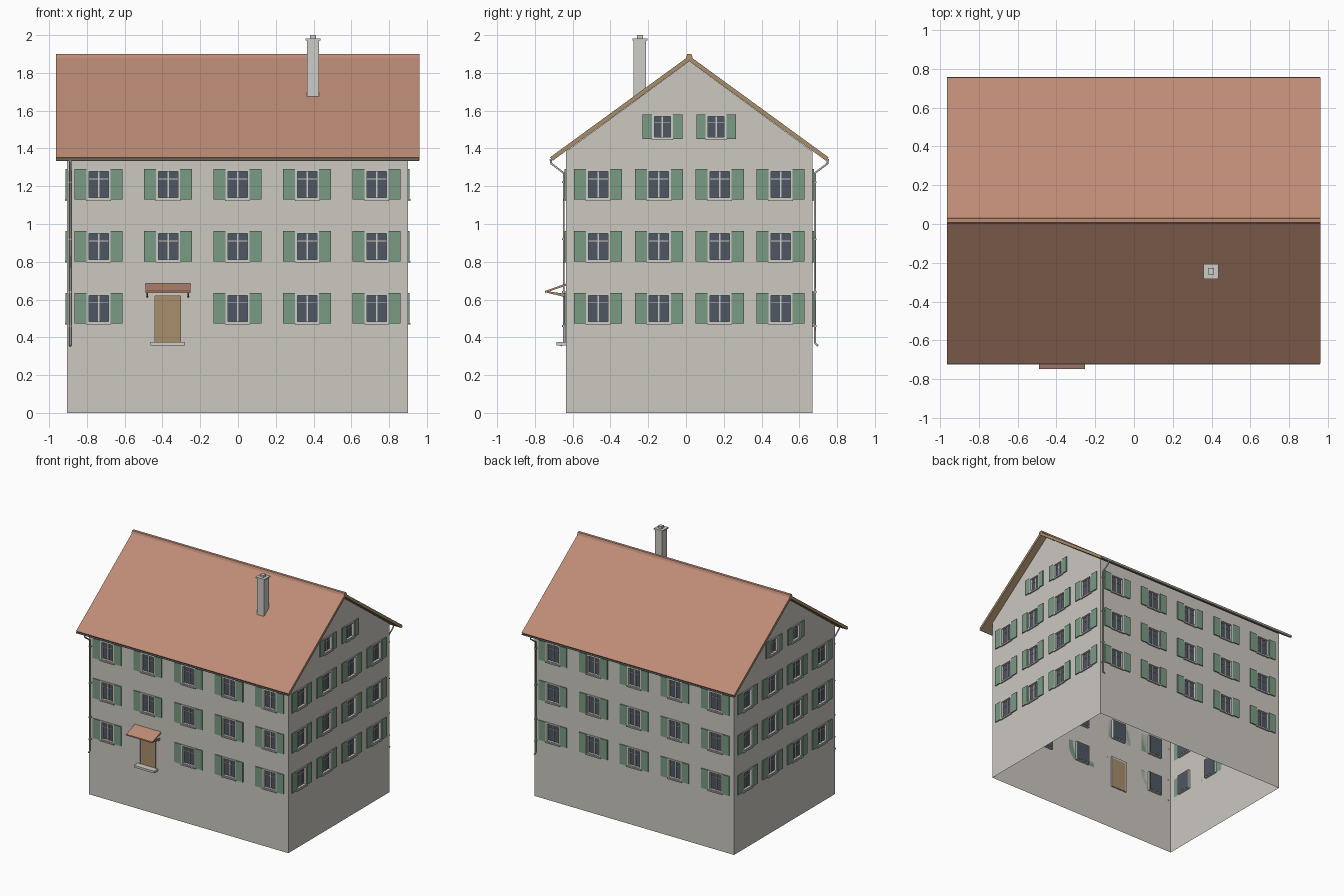
import bpy, bmesh, math
from mathutils import Matrix, Vector

if "Cube" in bpy.data.objects:
    bpy.data.objects.remove(bpy.data.objects["Cube"])

def material(name, r, g, b):
    lin = [((c / 255 + 0.055) / 1.055) ** 2.4 for c in (r, g, b)]
    m = bpy.data.materials.new(name)
    m.diffuse_color = (*lin, 1)
    m.use_nodes = True
    m.node_tree.nodes["Principled BSDF"].inputs["Base Color"].default_value = m.diffuse_color
    return m

PLASTER = material("plaster", 204, 200, 193)
TILE = material("roof tile", 190, 140, 118)
WOOD = material("wood", 168, 143, 108)
GREEN = material("shutter green", 122, 155, 132)
GLASS = material("window glass", 78, 87, 98)
STONE = material("pale stone", 206, 204, 199)
METAL = material("zinc", 186, 186, 182)

CX, CY, HW, HD = -0.002, 0.0175, 0.903, 0.653    # house centre and half sizes
APEX, EAVE = 1.862, 1.383                        # wall heights under the roof
parts = {}

def part(name, mat):
    if name not in parts:
        parts[name] = (bmesh.new(), mat)
    return parts[name][0]

def box(name, mat, x0, x1, y0, y1, z0, z1, frame=Matrix()):
    size = Matrix.Diagonal((x1 - x0, y1 - y0, z1 - z0, 1))
    mid = Matrix.Translation(((x0 + x1) / 2, (y0 + y1) / 2, (z0 + z1) / 2))
    bmesh.ops.create_cube(part(name, mat), size=1, matrix=frame @ mid @ size)

def prism(name, mat, profile, x0, x1, frame=Matrix()):
    """Extrude a (y, z) profile along x."""
    bm = part(name, mat)
    f = bm.faces.new([bm.verts.new(frame @ Vector((x0, y, z))) for y, z in profile])
    r = bmesh.ops.extrude_face_region(bm, geom=[f])
    vs = [v for v in r["geom"] if isinstance(v, bmesh.types.BMVert)]
    bmesh.ops.translate(bm, verts=vs, vec=frame.to_3x3() @ Vector((x1 - x0, 0, 0)))

def wall_frame(angle, dist):
    """Local x runs along the wall, local -y points outwards."""
    return (Matrix.Translation((CX, CY, 0)) @ Matrix.Rotation(angle, 4, 'Z')
            @ Matrix.Translation((0, -dist, 0)))

def wall(outline, holes, frame):
    """Thin wall sheet with rectangular openings."""
    bm = bmesh.new()
    bm.faces.new([bm.verts.new((x, 0, z)) for x, z in outline])
    cuts = {(round(v, 4), n) for a, b, c, d in holes
            for v, n in ((a, 'x'), (b, 'x'), (c, 'z'), (d, 'z'))}
    for v, n in sorted(cuts):
        axis = Vector((1, 0, 0)) if n == 'x' else Vector((0, 0, 1))
        bmesh.ops.bisect_plane(bm, geom=bm.verts[:] + bm.edges[:] + bm.faces[:],
                               plane_co=axis * v, plane_no=axis)
    def is_open(p):
        return any(a < p.x < b and c < p.z < d for a, b, c, d in holes)
    bmesh.ops.delete(bm, geom=[f for f in bm.faces if is_open(f.calc_center_median())],
                     context='FACES')
    bm.transform(frame)
    me = bpy.data.meshes.new("tmp")
    bm.to_mesh(me)
    part("walls", PLASTER).from_mesh(me)
    bpy.data.meshes.remove(me)
    bm.free()

def window(x, z, w, h, sw, frame):
    """Framed window with glazing bars, sill and two open shutters."""
    a, b, c, d, t = x - w / 2, x + w / 2, z - h / 2, z + h / 2, 0.012
    for x0, x1, z0, z1 in ((a, a + t, c, d), (b - t, b, c, d),
                           (a + t, b - t, d - t, d), (a + t, b - t, c, c + t)):
        box("window_surrounds", STONE, x0, x1, -0.006, 0.02, z0, z1, frame)
    box("window_sills", STONE, a - 0.002, b + 0.002, -0.012, 0, c - 0.005, c + 0.004, frame)
    box("window_panes", GLASS, a + t / 2, b - t / 2, 0.014, 0.022, c + t / 2, d - t / 2, frame)
    box("glazing_bars", STONE, x - 0.004, x + 0.004, 0.008, 0.014, c + t, d - t, frame)
    bar = c + 0.68 * h
    box("glazing_bars", STONE, a + t, b - t, 0.01, 0.014, bar - 0.0015, bar + 0.0015, frame)
    for x0, x1 in ((a - sw, a), (b, b + sw)):
        box("shutters", GREEN, x0, x1, -0.008, 0, c + 0.002, d, frame)

# Four walls with their windows
ROWS = (0.553, 0.881, 1.209)
LONG = (-0.736, -0.368, 0, 0.368, 0.736)
SHORT = (-0.483, -0.161, 0.161, 0.483)
DOOR_X, DOOR = -0.37, (-0.437, -0.303, 0.366, 0.62)
for k in range(4):
    gable = k % 2 == 1
    half, dist = (HD, HW) if gable else (HW, HD)
    frame = wall_frame(k * math.pi / 2, dist)
    spots = [(x, z, 0.127, 0.162, 0.064) for z in ROWS for x in (SHORT if gable else LONG)]
    outline = [(-half, 0), (half, 0), (half, EAVE), (-half, EAVE)]
    if gable:
        outline.insert(3, (0, APEX))
        spots += [(x, 1.515, 0.11, 0.132, 0.05) for x in (-0.142, 0.142)]
    if k == 0:
        spots.remove((LONG[1], ROWS[0], 0.127, 0.162, 0.064))
    holes = [(x - w / 2, x + w / 2, z - h / 2, z + h / 2) for x, z, w, h, s in spots]
    if k == 0:
        holes.append(DOOR)
    wall(outline, holes, frame)
    for s in spots:
        window(*s, frame)

# Door, surround, step and canopy
front = wall_frame(0, HD)
box("door", WOOD, DOOR[0], DOOR[1], 0.004, 0.012, DOOR[2], DOOR[3], front)
for x0, x1, z0, z1 in ((-0.443, -0.437, 0.366, 0.62), (-0.303, -0.297, 0.366, 0.62),
                       (-0.443, -0.297, 0.62, 0.634)):
    box("door_surround", STONE, x0, x1, -0.006, 0.012, z0, z1, front)
box("door_step", STONE, -0.462, -0.278, -0.05, 0, 0.357, 0.374, front)
prism("door_canopy", TILE, [(0, 0.685), (-0.112, 0.645), (-0.112, 0.635), (0, 0.673)],
      -0.488, -0.25, front)
for x in (-0.478, -0.262):
    prism("canopy_brackets", WOOD, [(0, 0.63), (-0.105, 0.645), (-0.105, 0.637), (0, 0.612)],
          x - 0.004, x + 0.004, front)

# Pitched roof slab and ridge cap
mid = Matrix.Translation((0, CY, 0))
prism("roof", WOOD, [(0, 1.89), (0.737, 1.353), (0.723, 1.335), (0, APEX),
                     (-0.723, 1.335), (-0.737, 1.353)], -0.963, 0.961, mid)
prism("ridge_cap", TILE, [(-0.018, 1.88), (-0.011, 1.899), (0.011, 1.899), (0.018, 1.88)],
      -0.964, 0.962, mid)

# Chimney
for s, z0, z1 in ((0.033, 1.64, 1.972), (0.039, 1.972, 1.982), (0.016, 1.982, 2.0)):
    box("chimney", STONE, 0.397 - s, 0.397 + s, -0.244 - s, -0.244 + s, z0, z1)

# Gutters and downpipes, front and back
for name, angle in (("front", 0), ("back", math.pi)):
    f = wall_frame(angle, 0)
    prism(name + "_gutter", METAL, [(-0.741, 1.344), (-0.739, 1.336), (-0.729, 1.334),
                                    (-0.726, 1.341)], -0.961, 0.961, f)
    cu = bpy.data.curves.new(name + "_downpipe", 'CURVE')
    cu.dimensions, cu.bevel_depth, cu.bevel_resolution = '3D', 0.006, 1
    cu.use_fill_caps = True
    pts = [(-0.733, 1.338), (-0.731, 1.32), (-0.665, 1.27), (-0.665, 0.37), (-0.682, 0.355)]
    sp = cu.splines.new('POLY')
    sp.points.add(len(pts) - 1)
    for p, (y, z) in zip(sp.points, pts):
        p.co = (*(f @ Vector((-0.886, y, z))), 1)
    cu.materials.append(METAL)
    bpy.context.collection.objects.link(bpy.data.objects.new(name + "_downpipe", cu))
    for z in (0.46, 0.64, 0.92, 1.22):
        box("pipe_brackets", METAL, -0.894, -0.878, -0.673, -0.652, z - 0.004, z + 0.004, f)

# Turn the collected parts into objects
for name, (bm, mat) in parts.items():
    if name != "walls":
        bmesh.ops.recalc_face_normals(bm, faces=bm.faces)
    else:
        bmesh.ops.remove_doubles(bm, verts=bm.verts, dist=1e-5)
    me = bpy.data.meshes.new(name)
    me.materials.append(mat)
    if name == "roof":                           # tiles on the upward slopes
        me.materials.append(TILE)
        for face in bm.faces:
            face.material_index = int(face.normal.z > 0.7)
    bm.to_mesh(me)
    bm.free()
    bpy.context.collection.objects.link(bpy.data.objects.new(name, me))
